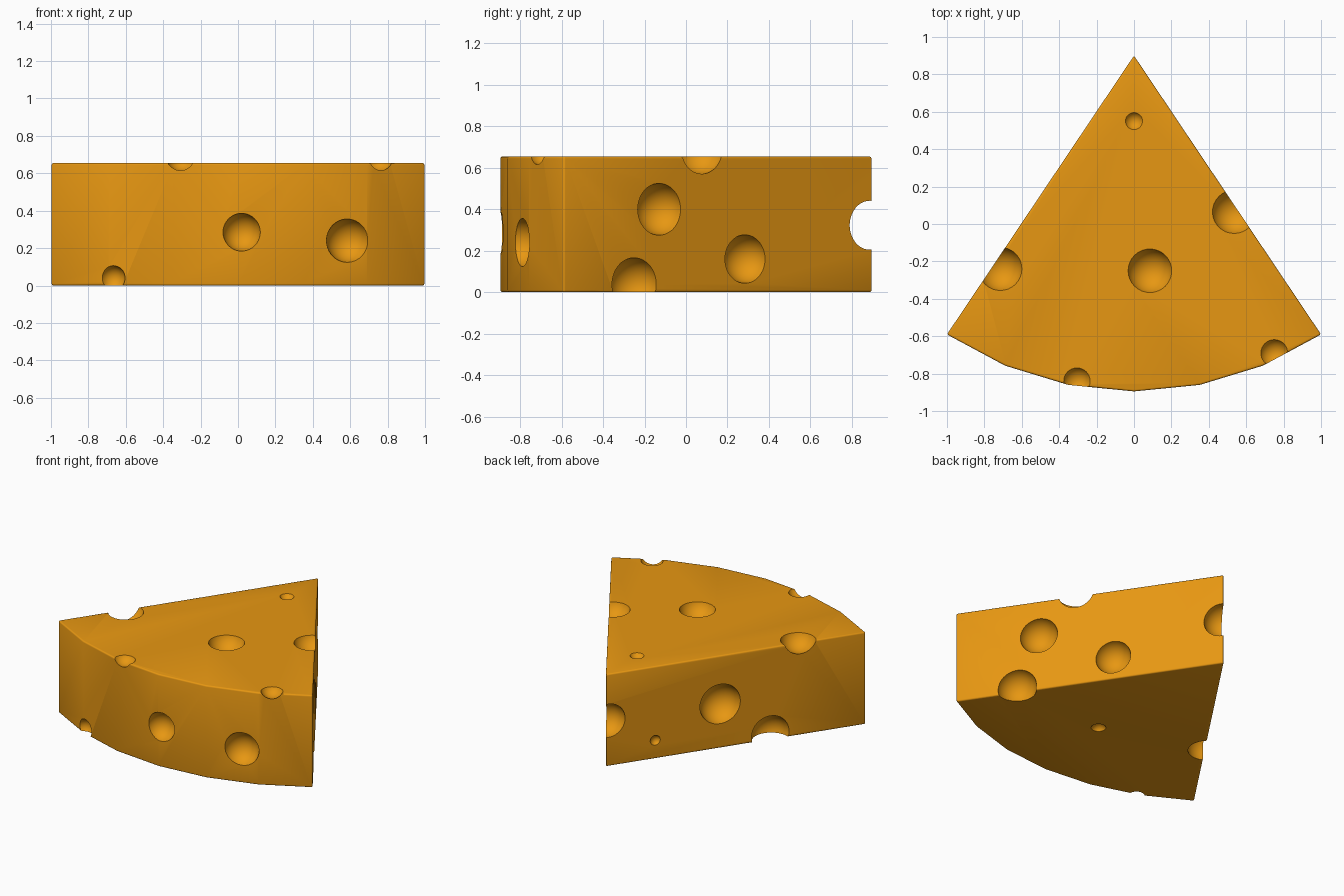
import bpy, bmesh, math
from mathutils import Vector, Matrix

if "Cube" in bpy.data.objects:
    bpy.data.objects.remove(bpy.data.objects["Cube"])

HEIGHT = 0.655
APEX = Vector((0, 0.9, 0))
RADIUS = 1.795
HALF = math.atan2(1.0, 1.49)          # half of the wedge angle
SEGMENTS = 6

cheese_mat = bpy.data.materials.new("cheese_orange")
cheese_mat.diffuse_color = (0.8, 0.31, 0.006, 1)
cheese_mat.use_nodes = True
cheese_mat.node_tree.nodes["Principled BSDF"].inputs["Base Color"].default_value = cheese_mat.diffuse_color


def make_object(name, bm):
    mesh = bpy.data.meshes.new(name)
    bm.to_mesh(mesh)
    bm.free()
    obj = bpy.data.objects.new(name, mesh)
    bpy.context.collection.objects.link(obj)
    mesh.materials.append(cheese_mat)
    return obj


# Wedge body: apex plus a faceted arc, extruded upward
bm = bmesh.new()
outline = [APEX.copy()]
for i in range(SEGMENTS + 1):
    a = -HALF + 2 * HALF * i / SEGMENTS
    outline.append(APEX + RADIUS * Vector((math.sin(a), -math.cos(a), 0)))
base = bm.faces.new([bm.verts.new(p) for p in outline])
ext = bmesh.ops.extrude_face_region(bm, geom=[base])
bmesh.ops.translate(bm, vec=(0, 0, HEIGHT),
                    verts=[g for g in ext["geom"] if isinstance(g, bmesh.types.BMVert)])
bmesh.ops.recalc_face_normals(bm, faces=bm.faces)
wedge = make_object("cheese_wedge", bm)

# Hole spheres: (x, y, z, radius)
holes = [
    # top face and upper rim
    (0.0, 0.55, 0.68, 0.052), (0.085, -0.25, 0.69, 0.122),
    (0.535, 0.065, 0.69, 0.121), (-0.715, -0.24, 0.69, 0.121),
    (0.75, -0.69, 0.69, 0.08), (-0.305, -0.84, 0.69, 0.079),
    # curved rind
    (0.02, -0.905, 0.285, 0.102), (0.59, -0.81, 0.24, 0.118), (-0.67, -0.775, 0.04, 0.067),
    # tip and underside
    (0.0, 0.882, 0.323, 0.119), (0.08, -0.26, -0.02, 0.052),
]
# holes on the cut sides: (side, distance share from tip, z, radius)
for side, t, z, r in [(1, 0.691, 0.40, 0.126), (1, 0.413, 0.16, 0.118), (1, 0.772, 0.037, 0.13),
                      (-1, 0.44, 0.313, 0.141), (-1, 0.19, 0.13, 0.038), (-1, 0.633, 0.04, 0.131)]:
    out = 0.015
    holes.append((side * (t + 0.83 * out), 0.9 - 1.49 * t + 0.557 * out, z, r))

bm = bmesh.new()
for x, y, z, r in holes:
    bmesh.ops.create_uvsphere(bm, u_segments=32, v_segments=20, radius=r,
                              matrix=Matrix.Translation((x, y, z)))
cutter = make_object("hole_cutter", bm)
cutter.hide_render = True

# Soft edges, then carve the holes
bevel = wedge.modifiers.new("soft_edges", 'BEVEL')
bevel.width = 0.01
bevel.segments = 3
bevel.limit_method = 'ANGLE'
bevel.angle_limit = math.radians(30)
cut = wedge.modifiers.new("holes", 'BOOLEAN')
cut.operation = 'DIFFERENCE'
cut.solver = 'EXACT'
cut.object = cutter

bpy.ops.object.select_all(action='DESELECT')
wedge.select_set(True)
bpy.context.view_layer.objects.active = wedge
for name in ("soft_edges", "holes"):
    bpy.ops.object.modifier_apply(modifier=name)
bpy.data.objects.remove(cutter)
bpy.ops.object.shade_smooth_by_angle(angle=math.radians(35))
